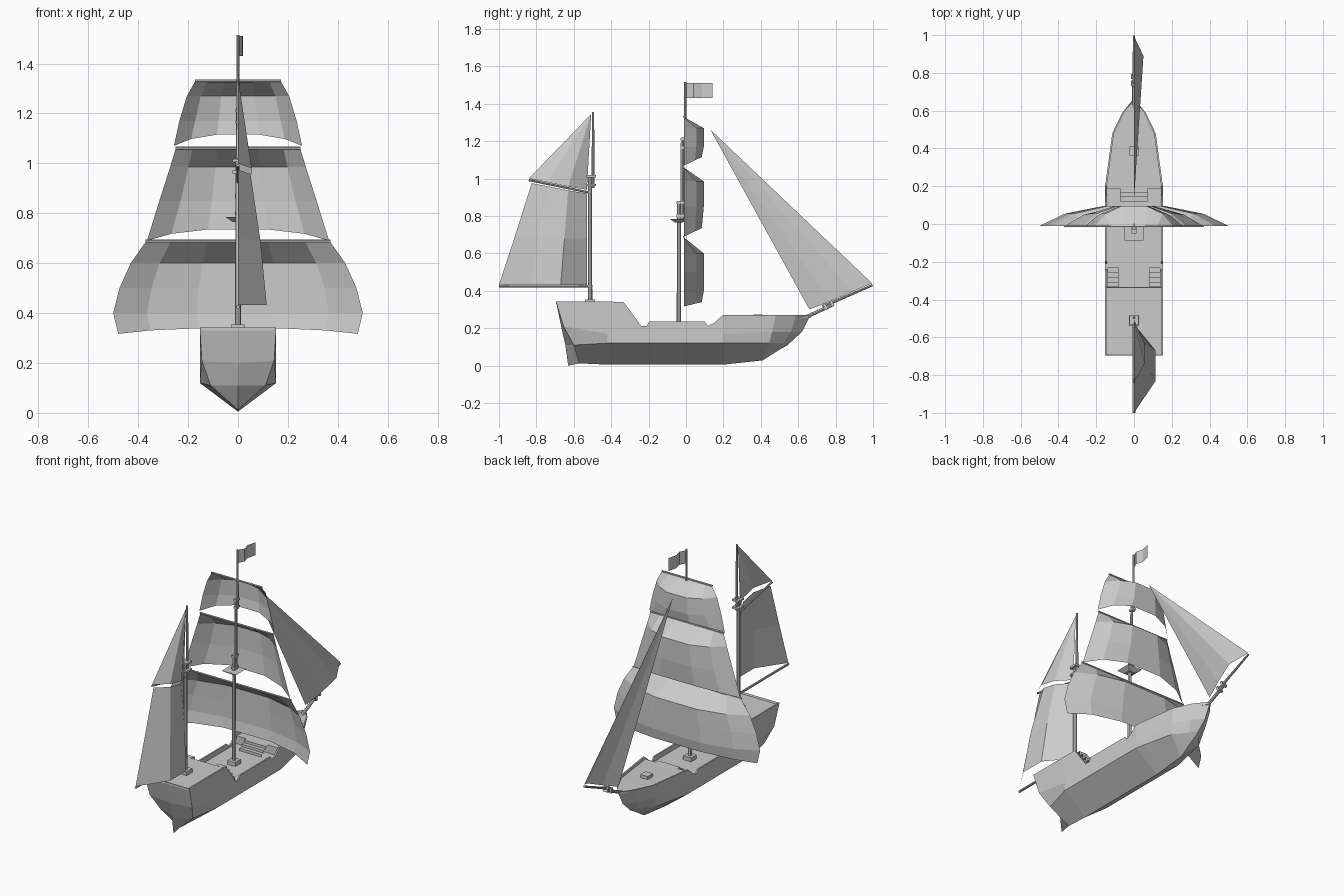
import bpy, bmesh
from mathutils import Vector

if "Cube" in bpy.data.objects:
    bpy.data.objects.remove(bpy.data.objects["Cube"])


def grid(name, rows, mirror=False):
    """Skin a list of equal-length point rows with flat faces."""
    n = len(rows[0])
    verts = [p for row in rows for p in row]
    faces = [(r*n+c, r*n+c+1, (r+1)*n+c+1, (r+1)*n+c)
             for r in range(len(rows)-1) for c in range(n-1)]
    me = bpy.data.meshes.new(name)
    me.from_pydata(verts, [], faces)
    bm = bmesh.new()
    bm.from_mesh(me)
    bmesh.ops.remove_doubles(bm, verts=bm.verts, dist=0.0005)
    bmesh.ops.dissolve_degenerate(bm, edges=bm.edges, dist=0.0003)
    bmesh.ops.recalc_face_normals(bm, faces=bm.faces)
    bm.to_mesh(me)
    bm.free()
    ob = bpy.data.objects.new(name, me)
    bpy.context.collection.objects.link(ob)
    if mirror:
        mod = ob.modifiers.new("Mirror", 'MIRROR')
        mod.use_clip = True
    return ob


def rod(name, a, b, r0, r1=None, sides=8):
    a, b = Vector(a), Vector(b)
    bpy.ops.mesh.primitive_cone_add(vertices=sides, radius1=r0, radius2=r0 if r1 is None else r1,
                                    depth=(b-a).length, location=(a+b)/2)
    ob = bpy.context.object
    ob.name = name
    ob.rotation_euler = (b-a).to_track_quat('Z', 'Y').to_euler()
    return ob


def box(name, loc, size):
    bpy.ops.mesh.primitive_cube_add(size=1, location=loc)
    ob = bpy.context.object
    ob.name = name
    ob.scale = size
    return ob


# Hull with bulwark and decks: half rings run deck centre -> rail -> chine -> keel
def ring(rail, deck_z, mid, chine, keel, wall=0.009):
    x, y, z = rail
    xi = max(x-wall, 0)
    return [(0, y, deck_z), (xi, y, deck_z), (xi, y, z), rail, mid, chine, keel]


B = 0.153
rings = [
    ring((0, -.695, .342), .342, (0, -.665, .20), (0, -.645, .11), (0, -.63, 0)),
    ring((B, -.695, .342), .33, (.145, -.655, .21), (.11, -.60, .11), (0, -.57, .012)),
    ring((B, -.42, .342), .33, (B, -.42, .17), (B, -.42, .12), (0, -.42, .005)),
]
for y, rz, dz in [(-.335, .34, .33), (-.334, .34, .205), (-.30, .295, .205), (-.24, .212, .205),
                  (-.21, .212, .205), (-.198, .235, .205), (.10, .235, .205), (.118, .212, .205),
                  (.15, .228, .205), (.188, .262, .205), (.189, .262, .253), (.20, .27, .253)]:
    rings.append(ring((B, y, rz), dz, (B, y, .17), (B, y, .12), (0, y, .005)))
rings += [
    ring((.115, .48, .27), .255, (.112, .46, .18), (.10, .445, .12), (0, .41, .028)),
    ring((.062, .59, .27), .255, (.055, .56, .18), (.038, .52, .12), (0, .50, .085)),
    ring((0, .665, .27), .255, (0, .62, .18), (0, .56, .125), (0, .545, .11)),
]
grid("hull", rings, mirror=True)

# Stairs between the decks
def stair(name, x, width, y_low, y_high, z_low, z_high, steps=4):
    dy, dz = (y_high-y_low)/steps, (z_high-z_low)/steps
    row = []
    for i in range(steps):
        row += [(y_low+i*dy, z_low+i*dz), (y_low+i*dy, z_low+(i+1)*dz)]
    row.append((y_high, z_high))
    grid(name, [[(x+s*width/2, y, z) for y, z in row] for s in (-1, 1)])


for s in (-1, 1):
    stair(f"poop_stair_{'left' if s < 0 else 'right'}", s*.11, .06, -.23, -.334, .205, .33)
stair("foredeck_stair", 0, .15, .12, .189, .205, .253, 3)
box("deck_hatch", (0, .385, .263), (.05, .05, .022))


# Square sails bellied toward the bow, hung from yards
COLS = [(-1, 0), (-.73, .065), (-.33, .105), (.33, .105), (.73, .065), (1, 0)]


def square_sail(name, rows, arch):
    pts = []
    for i, (z, half) in enumerate(rows):
        full = 0 if i == 0 else (0.9 if i == len(rows)-1 else 1)
        lift = arch if i == len(rows)-1 else 0
        pts.append([(u*half, -.01+d*full, z+lift*d/.105) for u, d in COLS])
    grid(name, pts)
    z, half = rows[0]
    rod(name+"_yard", (-half, -.012, z+.003), (half, -.012, z+.003), .006, sides=6)


square_sail("course_sail", [(.685, .37), (.60, .43), (.50, .475), (.40, .50), (.317, .48)], .022)
square_sail("topsail", [(1.058, .25), (.985, .272), (.85, .315), (.69, .365)], .045)
square_sail("topgallant_sail", [(1.328, .172), (1.27, .205), (1.17, .235), (1.07, .257)], .045)

# Main mast in three overlapping sections
rod("main_lower_mast", (0, -.038, .205), (0, -.038, .88), .012, .010)
rod("main_topmast", (0, -.020, .77), (0, -.020, 1.22), .009, .008)
rod("main_upper_mast", (0, -.004, 1.15), (0, -.004, 1.515), .007, .006)
box("main_mast_step", (0, -.038, .217), (.055, .055, .024))
top = rod("main_top_platform", (0, -.038, .765), (0, -.038, .785), .03, .07, sides=4)
top.rotation_euler.z += 0.7853982
top.scale.y = 1
for z in (.80, .87):
    box("main_mast_cap", (0, -.03, z), (.026, .042, .014))
for z in (1.165, 1.21):
    box("topmast_cap", (0, -.013, z), (.02, .034, .012))

# Mizzen mast
rod("mizzen_lower_mast", (0, -.513, .33), (0, -.513, 1.02), .012, .010)
rod("mizzen_upper_mast", (0, -.497, .95), (0, -.497, 1.355), .008, .006)
box("mizzen_mast_step", (0, -.513, .342), (.055, .055, .024))
for z in (.965, 1.012):
    box("mizzen_cap", (0, -.507, z), (.045, .052, .012))

# Fore-and-aft sail with boom, gaff and upper triangle
rod("boom", (0, -.50, .425), (0, -1.0, .425), .007)
rod("gaff", (0, -.515, .925), (0, -.84, .992), .006)
grid("spanker_sail", [
    [(0, -.53, .92), (.05, -.63, .937), (.05, -.73, .957), (0, -.825, .975)],
    [(0, -.53, .68), (.09, -.65, .68), (.09, -.79, .69), (0, -.912, .70)],
    [(0, -.53, .432), (.115, -.67, .432), (.115, -.83, .432), (0, -1.0, .432)]])
apex = (0, -.507, 1.345)
grid("gaff_topsail", [[apex]*4,
                      [(0, -.53, .94), (.055, -.63, .957), (.055, -.74, .98), (0, -.84, 1.0)]])

# Bowsprit and jib
rod("bowsprit", (0, .60, .24), (0, .79, .328), .010, .009)
rod("jib_boom", (0, .73, .315), (0, .997, .43), .008, .006)
for y, z in ((.745, .314), (.78, .332)):
    box("bowsprit_cap", (0, y, z), (.03, .014, .034)).rotation_euler.x = .43
head = (0, .13, 1.262)
grid("jib_sail", [[head]*4,
                  [(0, .66, .30), (.03, .77, .343), (.05, .89, .395), (0, .995, .44)]])

# Waving flag
grid("flag", [[(x, y, z) for x, y in ((0, .004), (.018, .04), (.006, .085), (.02, .142))]
              for z in (1.51, 1.43)])
